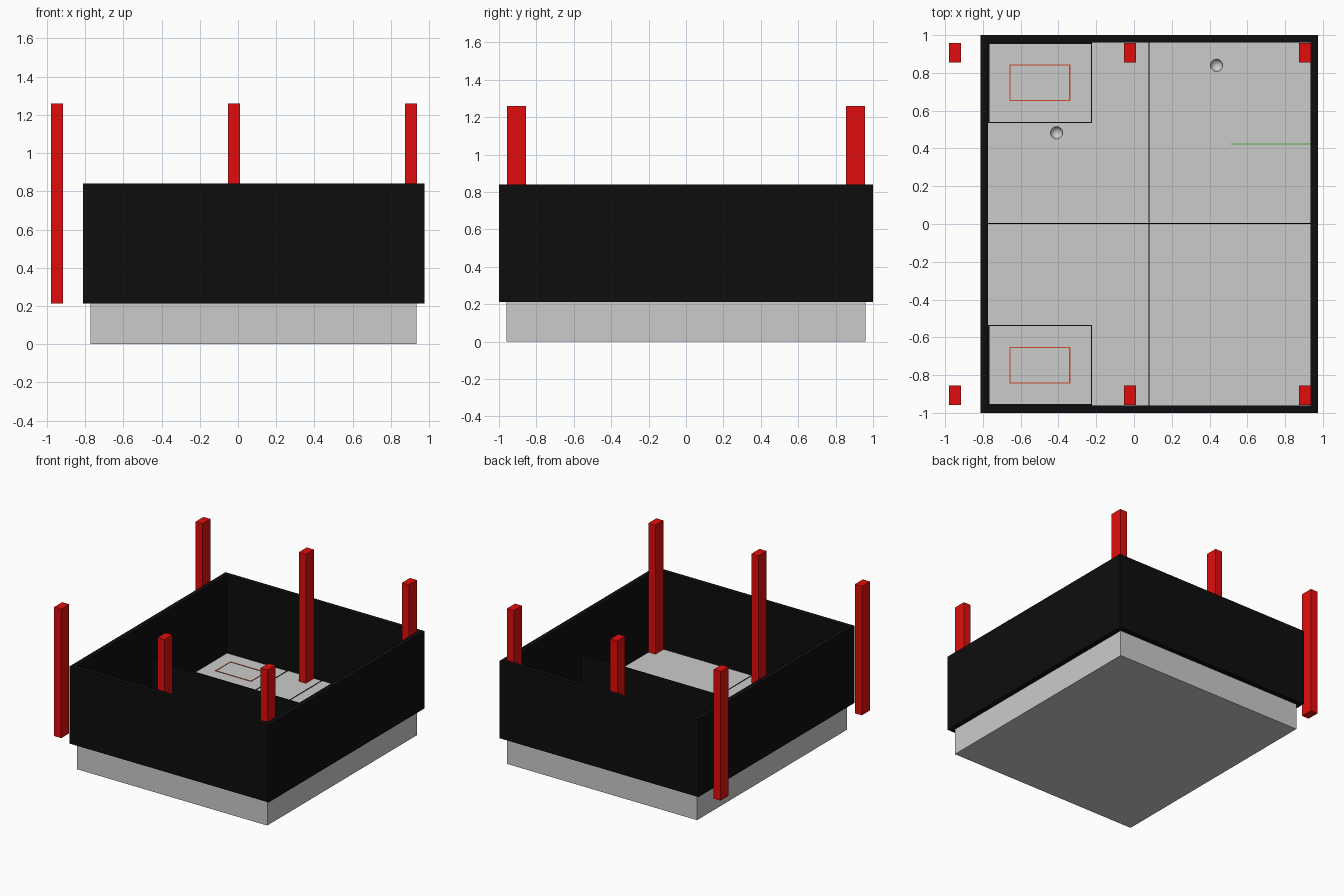
import bpy, bmesh

if "Cube" in bpy.data.objects:
    bpy.data.objects.remove(bpy.data.objects["Cube"])

def material(name, color):
    m = bpy.data.materials.new(name)
    m.diffuse_color = (*color, 1)
    m.use_nodes = True
    m.node_tree.nodes["Principled BSDF"].inputs["Base Color"].default_value = m.diffuse_color
    return m

black = material("black", (0.004, 0.004, 0.004))
red = material("red", (0.75, 0.004, 0.004))
orange = material("orange", (0.6, 0.07, 0.02))
green = material("green", (0.12, 0.4, 0.06))

FLOOR, RIM, NET, TOP = 0.213, 0.84, 0.525, 1.26
X0, X1, Y = -0.772, 0.935, 0.96      # inside of the walls

def finish(bm, name, mat):
    bmesh.ops.recalc_face_normals(bm, faces=bm.faces)
    me = bpy.data.meshes.new(name)
    bm.to_mesh(me)
    bm.free()
    ob = bpy.data.objects.new(name, me)
    bpy.context.collection.objects.link(ob)
    if mat:
        me.materials.append(mat)
    return ob

def box(name, x0, x1, y0, y1, z0, z1, mat=None):
    bm = bmesh.new()
    bmesh.ops.create_cube(bm, size=1)
    for v in bm.verts:
        v.co = (x1 if v.co.x > 0 else x0,
                y1 if v.co.y > 0 else y0,
                z1 if v.co.z > 0 else z0)
    return finish(bm, name, mat)

def frame(name, x0, x1, y0, y1, z0, z1, t, mat):
    """Rectangular ring; t is the width of its sides, inwards."""
    def loop(d, z):
        return [bm.verts.new((x, y, z)) for x, y in
                ((x0 + d, y0 + d), (x1 - d, y0 + d), (x1 - d, y1 - d), (x0 + d, y1 - d))]
    bm = bmesh.new()
    loops = [loop(0, z0), loop(0, z1), loop(t, z1), loop(t, z0)]
    for a, b in zip(loops, loops[1:] + loops[:1]):
        for i in range(4):
            j = (i + 1) % 4
            bm.faces.new((a[i], a[j], b[j], b[i]))
    return finish(bm, name, mat)

# Base slab with two small round cups sunk into its top
slab = box("base_slab", X0, X1, -Y, Y, 0, FLOOR)
for i, (x, y) in enumerate(((0.437, 0.84), (-0.41, 0.483))):
    bpy.ops.mesh.primitive_uv_sphere_add(segments=24, ring_count=12, radius=0.033, location=(x, y, FLOOR + 0.003))
    cutter = bpy.context.object
    cutter.name = f"cup_cutter_{i + 1}"
    cutter.hide_render = True
    cutter.hide_set(True)
    mod = slab.modifiers.new("cup", 'BOOLEAN')
    mod.operation = 'DIFFERENCE'
    mod.solver = 'EXACT'
    mod.object = cutter

# Surrounding wall and the half-height divider across the middle
frame("outer_wall", X0 - 0.04, X1 + 0.04, -1, 1, FLOOR, RIM, 0.04, black)
box("middle_divider", X0, X1, -0.001, 0.005, FLOOR, NET, black)

# Posts: outside left, middle and inside right, mirrored front to back
for label, x in (("left", -0.98), ("middle", -0.053), ("right", 0.873)):
    box(f"{label}_post_front", x, x + 0.063, -0.957, -0.855, FLOOR, TOP, red)
    box(f"{label}_post_back", x, x + 0.063, 0.855, 0.957, FLOOR, TOP, red)

# Floor markings
L = FLOOR + 0.003
box("centre_line", 0.077, 0.083, -Y, Y, FLOOR, L, black)
for label, s in (("front", -1), ("back", 1)):
    ya, yb = sorted((s * 0.535, s * Y))
    frame(f"{label}_corner_outline", X0, -0.222, ya, yb, FLOOR, L, 0.006, black)
    ya, yb = sorted((s * 0.65, s * 0.845))
    frame(f"{label}_inner_outline", -0.66, -0.337, ya, yb, FLOOR, L, 0.006, orange)
box("side_line", 0.513, X1, 0.42, 0.426, FLOOR, L, green)
box("side_line_left", 0.512, 0.514, -0.415, 0.42, FLOOR, L)
box("side_line_front", 0.513, X1, -0.416, -0.414, FLOOR, L)

# Flush round spot
bpy.ops.mesh.primitive_cylinder_add(vertices=32, radius=0.045, depth=0.004, location=(0.168, 0.295, FLOOR + 0.001))
bpy.context.object.name = "round_spot"
